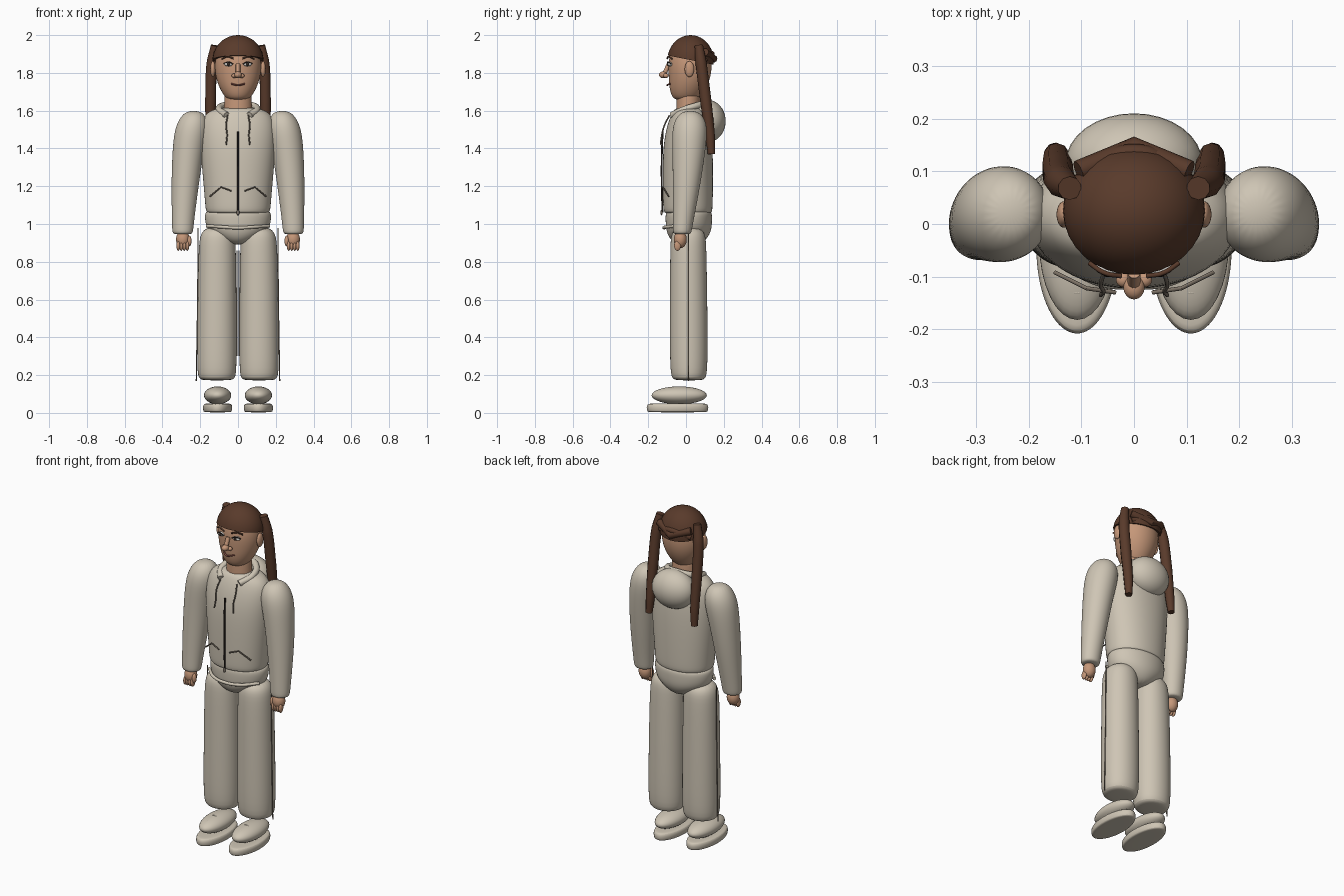
import bpy, bmesh
from math import cos, sin, pi, radians
from mathutils import Vector

if "Cube" in bpy.data.objects:
    bpy.data.objects.remove(bpy.data.objects["Cube"])


def material(name, r, g, b):
    m = bpy.data.materials.new(name)
    m.use_nodes = True
    m.diffuse_color = (r, g, b, 1)
    m.node_tree.nodes["Principled BSDF"].inputs["Base Color"].default_value = (r, g, b, 1)
    return m


cloth = material("cream cloth", .62, .56, .46)
skin = material("warm skin", .56, .31, .19)
hair = material("brown hair", .1, .043, .024)
trim = material("dark trim", .03, .022, .018)
cord = material("grey brown cord", .2, .165, .13)
white = material("eye white", .7, .68, .64)
lip = material("lip", .27, .09, .07)


def finish(ob, mat):
    ob.data.materials.append(mat)
    bpy.ops.object.select_all(action='DESELECT')
    ob.select_set(True)
    bpy.context.view_layer.objects.active = ob
    if ob.type == 'CURVE':
        bpy.ops.object.convert(target='MESH')
    bpy.ops.object.shade_smooth_by_angle(angle=radians(50))
    return bpy.context.object


def from_bmesh(name, bm, mat):
    me = bpy.data.meshes.new(name)
    bm.normal_update()
    bm.to_mesh(me)
    bm.free()
    ob = bpy.data.objects.new(name, me)
    bpy.context.collection.objects.link(ob)
    return finish(ob, mat)


def loft(name, rings, mat, power=2, seg=20):
    """Stacked oval rings (z, x, y, half width, half depth), smoothed."""
    bm = bmesh.new()
    rows = []
    for z, cx, cy, rx, ry in rings:
        row = []
        for i in range(seg):
            c, s = cos(2 * pi * i / seg), sin(2 * pi * i / seg)
            k = (abs(c) ** power + abs(s) ** power) ** (-1 / power)
            row.append(bm.verts.new((cx + rx * c * k, cy + ry * s * k, z)))
        rows.append(row)
    for a, b in zip(rows, rows[1:]):
        for i in range(seg):
            j = (i + 1) % seg
            bm.faces.new((a[i], a[j], b[j], b[i]))
    bm.faces.new(rows[0][::-1])
    bm.faces.new(rows[-1])
    ob = from_bmesh(name, bm, mat)
    sub = ob.modifiers.new("smooth", 'SUBSURF')
    sub.levels = sub.render_levels = 2
    return ob


def ball(name, centre, radii, mat, cut=None):
    bm = bmesh.new()
    bmesh.ops.create_uvsphere(bm, u_segments=32, v_segments=20, radius=1)
    for v in bm.verts:
        v.co = Vector(centre) + Vector([a * b for a, b in zip(v.co, radii)])
    if cut:
        geom = bm.verts[:] + bm.edges[:] + bm.faces[:]
        res = bmesh.ops.bisect_plane(bm, geom=geom, plane_co=cut[0], plane_no=cut[1],
                                     clear_inner=True)
        edges = [e for e in res["geom_cut"] if isinstance(e, bmesh.types.BMEdge)]
        bmesh.ops.edgeloop_fill(bm, edges=edges)
    return from_bmesh(name, bm, mat)


def tube(name, points, radius, mat, taper=None, smooth=True):
    cu = bpy.data.curves.new(name, 'CURVE')
    cu.dimensions = '3D'
    cu.bevel_depth = radius
    cu.bevel_resolution = 3
    cu.use_fill_caps = True
    sp = cu.splines.new('BEZIER')
    sp.bezier_points.add(len(points) - 1)
    for i, (bp, p) in enumerate(zip(sp.bezier_points, points)):
        bp.co = p
        bp.handle_left_type = bp.handle_right_type = 'AUTO' if smooth else 'VECTOR'
        bp.radius = taper[i] if taper else 1
    ob = bpy.data.objects.new(name, cu)
    bpy.context.collection.objects.link(ob)
    return finish(ob, mat)


# Head, neck and hair cap
loft("head", [(1.655, 0, .0, .045, .05), (1.67, 0, .0, .07, .075), (1.72, 0, .01, .1, .1),
              (1.78, 0, .02, .121, .113), (1.85, 0, .022, .127, .118),
              (1.92, 0, .022, .11, .105), (1.97, 0, .022, .06, .06)], skin)
loft("neck", [(1.55, 0, .012, .078, .066), (1.56, 0, .012, .078, .066),
              (1.68, 0, .012, .072, .062), (1.7, 0, .012, .07, .06)], skin)
ball("hair_cap", (0, .024, 1.865), (.135, .123, .135), hair,
     ((0, .024, 1.868), (0, .2, 1)))
tube("hair_back_band", [(-.105, .1, 1.91), (0, .145, 1.875), (.105, .1, 1.91)],
     .021, hair, smooth=False)
tube("hair_back_strand", [(-.1, .095, 1.87), (0, .135, 1.9), (.1, .095, 1.87)], .017, hair)

# Nose and mouth
tube("nose_bridge", [(0, -.092, 1.845), (0, -.112, 1.8)], .012, skin)
ball("nose_tip", (0, -.12, 1.79), (.02, .023, .018), skin)
tube("mouth", [(-.035, -.082, 1.742), (-.014, -.098, 1.737), (0, -.1, 1.734),
               (.014, -.098, 1.737), (.035, -.082, 1.742)], .0045, lip)

# Jacket body, hood, zip and hem
loft("jacket_body", [(1.055, 0, .01, .15, .115), (1.062, 0, .01, .172, .13),
                     (1.1, 0, .01, .175, .133), (1.25, 0, .01, .188, .135),
                     (1.42, 0, .01, .203, .133), (1.53, 0, .015, .2, .115),
                     (1.595, 0, .018, .17, .09), (1.62, 0, .02, .09, .07)], cloth, 2.15)
ball("hood", (0, .115, 1.545), (.13, .095, .112), cloth)
tube("zip", [(0, -.125, 1.06), (0, -.129, 1.3), (0, -.124, 1.49)], .005, trim)
ball("zip_pull", (0, -.13, 1.06), (.008, .006, .014), cord)
tube("collar", [(-.06, -.075, 1.575), (-.1, -.01, 1.605), (-.07, .07, 1.63),
                (0, .095, 1.64), (.07, .07, 1.63), (.1, -.01, 1.605),
                (.06, -.075, 1.575)], .018, cloth)

# Trouser seat and waistband
loft("trouser_seat", [(.89, 0, .012, .04, .06), (.92, 0, .012, .1, .1),
                      (.965, 0, .015, .165, .122), (1.02, 0, .015, .178, .125),
                      (1.06, 0, .015, .178, .125), (1.075, 0, .015, .16, .11)], cloth)
tube("waistband_edge", [(-.165, -.035, .99), (-.09, -.1, .985), (0, -.116, .98),
                        (.09, -.1, .985), (.165, -.035, .99)], .009, cloth)

for s, side in ((1, "left"), (-1, "right")):
    # Face details
    ball(side + "_ear", (s * .133, .018, 1.82), (.014, .025, .042), skin)
    ball(side + "_nostril", (s * .02, -.106, 1.785), (.014, .014, .012), skin)
    ball(side + "_eye", (s * .05, -.084, 1.846), (.023, .014, .011), white)
    ball(side + "_iris", (s * .05, -.094, 1.846), (.009, .007, .009), trim)
    tube(side + "_eyelid", [(s * .026, -.094, 1.846), (s * .05, -.097, 1.858),
                            (s * .075, -.08, 1.848)], .003, trim)
    tube(side + "_eyebrow", [(s * .024, -.099, 1.876), (s * .055, -.093, 1.886),
                             (s * .085, -.074, 1.874)], .0045, hair)

    # Long side tails
    tube(side + "_hair_tail", [(s * .122, .068, 1.945), (s * .138, .08, 1.85),
                               (s * .145, .105, 1.65), (s * .147, .128, 1.46),
                               (s * .15, .135, 1.37)], .03, hair,
         taper=(.75, 1, 1, .85, .65))

    # Sleeves
    loft(side + "_sleeve", [(.945, s * .293, -.02, .045, .04), (.955, s * .293, -.02, .056, .05),
                            (1.0, s * .292, -.016, .058, .053), (1.2, s * .281, .003, .073, .073),
                            (1.38, s * .265, .015, .084, .088), (1.5, s * .245, .02, .093, .096),
                            (1.565, s * .236, .022, .072, .077), (1.6, s * .234, .022, .035, .035)],
         cloth)

    # Hands with curled fingers
    ball(side + "_palm", (s * .292, -.03, .918), (.036, .034, .046), skin)
    for i in range(4):
        x = s * (.268 + .016 * i)
        ball(f"{side}_finger_{i + 1}", (x, -.045, .885), (.01, .018, .027), skin)
    ball(side + "_thumb", (s * .258, -.045, .91), (.012, .014, .028), skin)

    # Trouser legs with seams
    loft(side + "_trouser_leg", [(.172, s * .112, .015, .07, .065), (.18, s * .112, .015, .098, .09),
                                 (.23, s * .112, .015, .107, .102), (.6, s * .111, .014, .104, .1),
                                 (.88, s * .11, .012, .1, .097), (.95, s * .108, .012, .092, .092),
                                 (.985, s * .105, .012, .06, .06)], cloth, 2.1)
    tube(side + "_outer_seam", [(s * .211, .014, .98), (s * .214, .014, .6),
                                (s * .221, .014, .17)], .003, cord)
    tube(side + "_inner_seam", [(s * .006, .014, .86), (s * .005, .014, .3)], .003, cord)

    # Drawstrings and pocket edges
    tube(side + "_drawstring", [(s * .055, -.088, 1.575), (s * .063, -.115, 1.52),
                                (s * .058, -.128, 1.47), (s * .063, -.135, 1.42)], .004, cord)
    tube(side + "_pocket_edge", [(s * .15, -.092, 1.145), (s * .09, -.122, 1.195),
                                 (s * .035, -.13, 1.175)], .004, cord, smooth=False)

    # Shoes
    x = s * .108
    loft(side + "_shoe_sole", [(.003, x, -.045, .066, .15), (.006, x, -.045, .076, .163),
                               (.028, x, -.045, .08, .167), (.046, x, -.045, .076, .162),
                               (.051, x, -.045, .06, .145)], cloth)
    ball(side + "_shoe_upper", (x, -.036, .093), (.072, .146, .047), cloth)
    for i in range(3):
        y, z = -.13 + .03 * i, .125 + .006 * i
        tube(f"{side}_lace_{i + 1}", [(x - .018, y, z - .002), (x, y, z + .001),
                                      (x + .018, y, z - .002)], .003, cloth)
